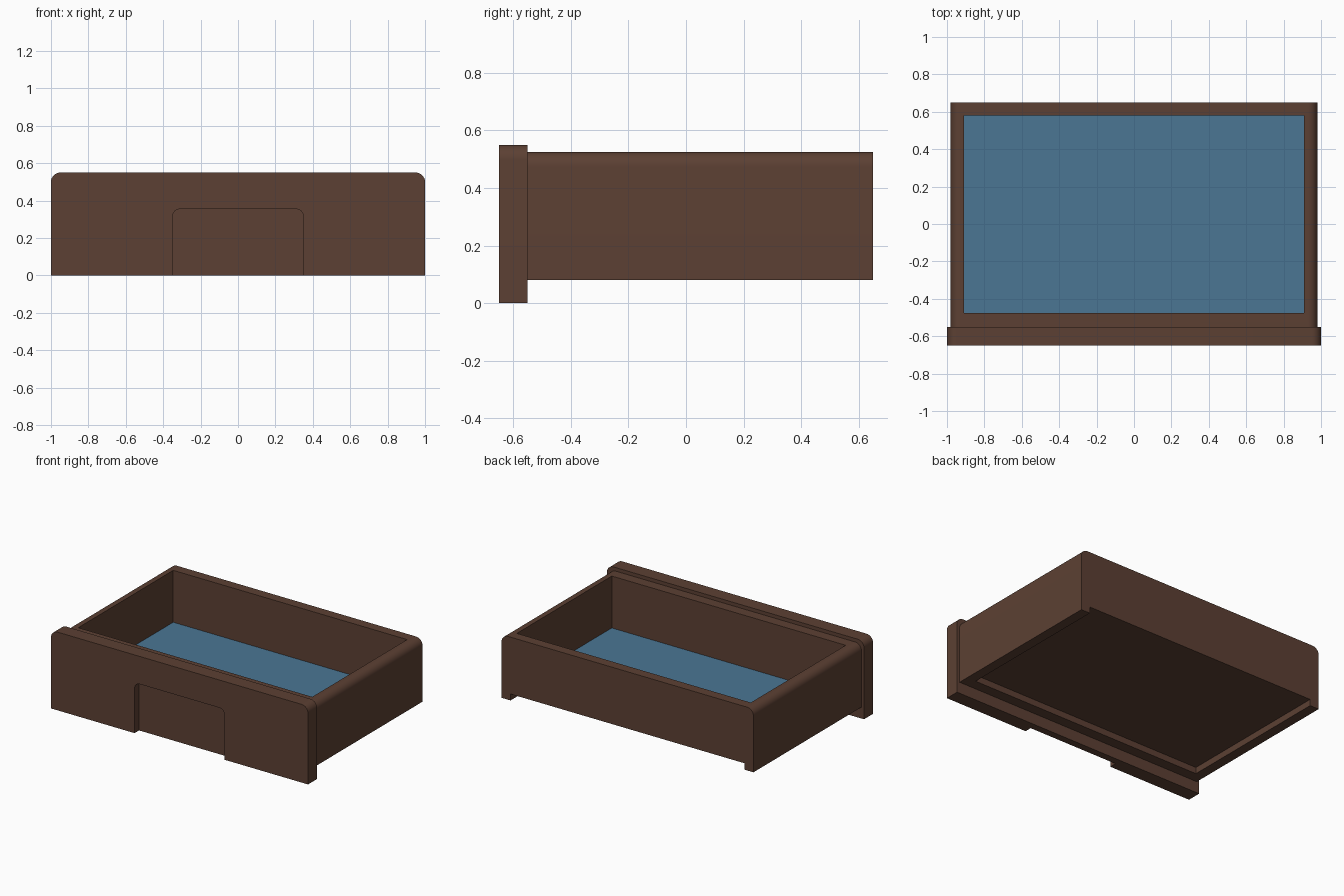
import bpy
import bmesh
import math

cube = bpy.data.objects.get("Cube")
if cube:
    bpy.data.objects.remove(cube, do_unlink=True)


def make_material(name, colour):
    mat = bpy.data.materials.new(name)
    mat.use_nodes = True
    mat.diffuse_color = colour
    mat.node_tree.nodes["Principled BSDF"].inputs["Base Color"].default_value = colour
    return mat


wood = make_material("dark brown wood", (0.107, 0.051, 0.033, 1))
lining = make_material("blue lining", (0.069, 0.181, 0.296, 1))


def slab(name, mat, half_width, front, back, bottom, top, radius=0.0, steps=8):
    """Upright outline with optional rounded top corners, extruded along y."""
    outline = [(-half_width, bottom), (half_width, bottom)]
    if radius:
        for side, start in ((1, 0), (-1, math.pi / 2)):
            for i in range(steps + 1):
                a = start + i / steps * math.pi / 2
                outline.append((side * (half_width - radius) + radius * math.cos(a),
                                top - radius + radius * math.sin(a)))
    else:
        outline += [(half_width, top), (-half_width, top)]
    bm = bmesh.new()
    face = bm.faces.new([bm.verts.new((x, front, z)) for x, z in outline])
    extruded = bmesh.ops.extrude_face_region(bm, geom=[face])["geom"]
    moved = [v for v in extruded if isinstance(v, bmesh.types.BMVert)]
    bmesh.ops.translate(bm, verts=moved, vec=(0, back - front, 0))
    bmesh.ops.recalc_face_normals(bm, faces=bm.faces)
    mesh = bpy.data.meshes.new(name)
    bm.to_mesh(mesh)
    bm.free()
    mesh.materials.append(mat)
    obj = bpy.data.objects.new(name, mesh)
    bpy.context.collection.objects.link(obj)
    return obj


def select_only(obj):
    bpy.ops.object.select_all(action="DESELECT")
    obj.select_set(True)
    bpy.context.view_layer.objects.active = obj


def carve(obj, cutter):
    """Subtract the cutter, then discard it."""
    cutter.hide_render = True
    mod = obj.modifiers.new("cut", "BOOLEAN")
    mod.operation = "DIFFERENCE"
    mod.solver = "EXACT"
    mod.object = cutter
    select_only(obj)
    bpy.ops.object.modifier_apply(modifier=mod.name)
    bpy.data.objects.remove(cutter, do_unlink=True)


# Drawer box: open tray above, shallow recess below that runs out at the back
box = slab("drawer_box", wood, 0.98, -0.55, 0.65, 0.08, 0.525, 0.05)
carve(box, slab("tray_cutter", wood, 0.91, -0.475, 0.58, 0.155, 0.7))
carve(box, slab("underside_cutter", wood, 0.91, -0.475, 0.8, 0.0, 0.125))

# Front board with a recessed finger pull
front_board = slab("front_board", wood, 1.0, -0.65, -0.55, 0.0, 0.55, 0.05)
carve(front_board, slab("pull_cutter", wood, 0.35, -0.7, -0.6, -0.1, 0.355, 0.04))

# Lining on the tray floor
slab("floor_lining", lining, 0.91, -0.475, 0.58, 0.155, 0.16)

# Smooth the rounded corners, keep the other edges sharp
for part in (box, front_board):
    select_only(part)
    bpy.ops.object.shade_smooth_by_angle(angle=math.radians(30))
